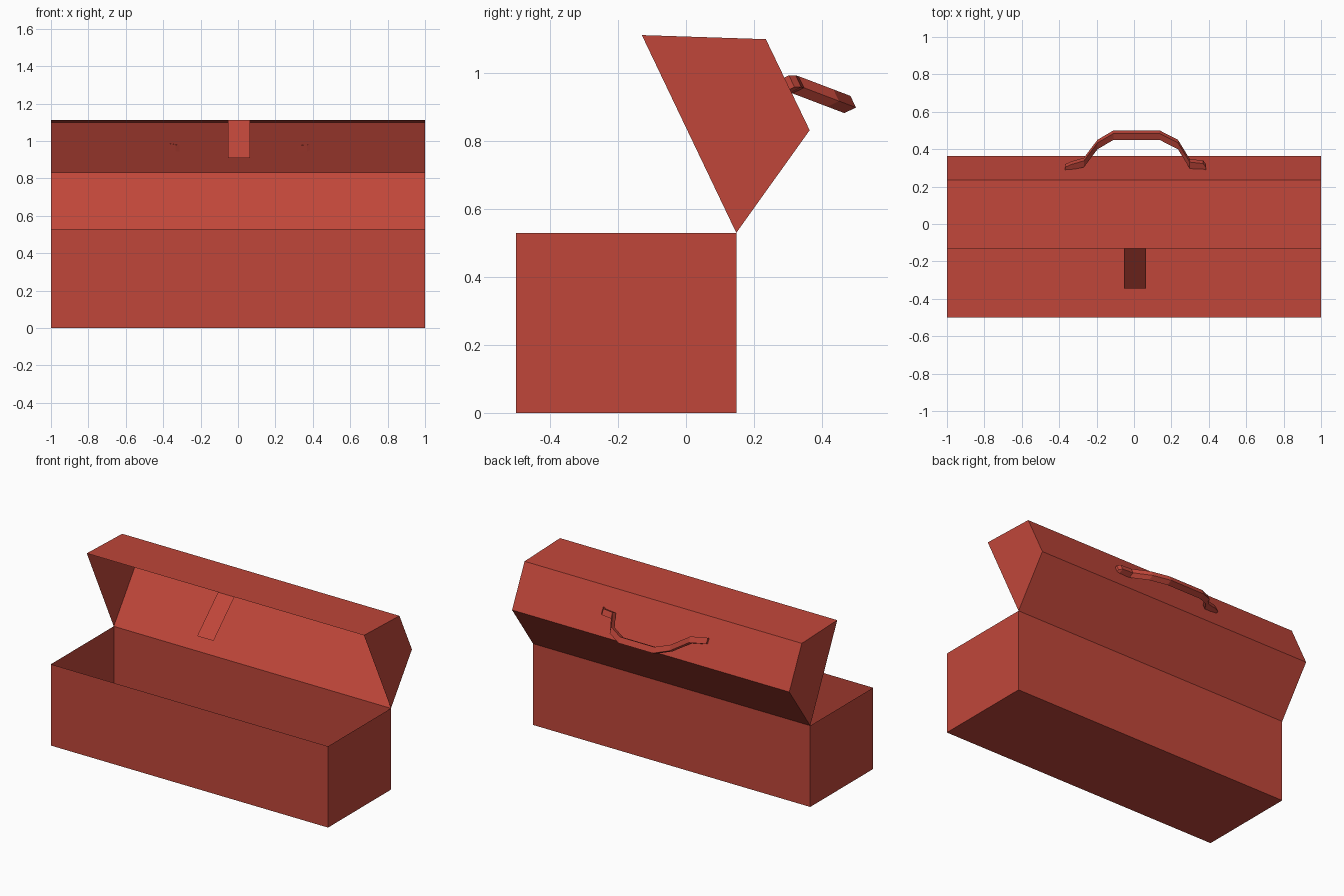
import bpy, bmesh
from mathutils import Vector

if "Cube" in bpy.data.objects:
    bpy.data.objects.remove(bpy.data.objects["Cube"])

red = bpy.data.materials.new("red paint")
red.diffuse_color = (0.53, 0.062, 0.042, 1)
red.use_nodes = True
red.node_tree.nodes["Principled BSDF"].inputs["Base Color"].default_value = red.diffuse_color


def finish(name, bm):
    bmesh.ops.recalc_face_normals(bm, faces=bm.faces)
    me = bpy.data.meshes.new(name)
    bm.to_mesh(me)
    bm.free()
    me.materials.append(red)
    ob = bpy.data.objects.new(name, me)
    bpy.context.collection.objects.link(ob)
    return ob


def open_shell(name, profile):
    """Sheet-metal shell: (y, z) profile along x, open between last and first point."""
    bm = bmesh.new()
    left, right = [[bm.verts.new((x, y, z)) for y, z in profile] for x in (-1, 1)]
    bm.faces.new(left)
    bm.faces.new(right)
    for i in range(len(profile) - 1):
        bm.faces.new((left[i], left[i + 1], right[i + 1], right[i]))
    return finish(name, bm)


# Box body, open at the top
open_shell("box_body", [(-0.5, 0.53), (-0.5, 0), (0.148, 0), (0.148, 0.53)])

# Faceted lid, swung open on the back edge
open_shell("lid", [(0.148, 0.53), (0.364, 0.832), (0.235, 1.1), (-0.13, 1.112)])

# Latch plate hanging from the lid's front edge
bm = bmesh.new()
bm.faces.new([bm.verts.new(p) for p in (
    (-0.053, -0.13, 1.112), (-0.053, -0.345, 0.908),
    (0.065, -0.345, 0.908), (0.065, -0.13, 1.112))])
finish("latch", bm)

# Drooping handle: square bar whose section stays aligned to the lid's back panel
down = Vector((0, 0.129, -0.268)).normalized()
out = Vector((0, 0.268, 0.129)).normalized()
# x, y of centre, half thickness outward
path = [(-0.37, 0.304, 0.008), (-0.335, 0.312, 0.016), (-0.268, 0.329, 0.019),
        (-0.195, 0.425, 0.019), (-0.11, 0.475, 0.019), (0.137, 0.475, 0.019),
        (0.235, 0.425, 0.019), (0.298, 0.322, 0.019), (0.37, 0.315, 0.018),
        (0.385, 0.304, 0.008)]
bm = bmesh.new()
rings = []
for x, y, h in path:
    c = Vector((x, y, 0.972 - 0.38 * (y - 0.306)))
    rings.append([bm.verts.new(c + down * a * 0.019 + out * b * h)
                  for a, b in ((-1, -1), (1, -1), (1, 1), (-1, 1))])
for r, s in zip(rings, rings[1:]):
    for i in range(4):
        j = (i + 1) % 4
        bm.faces.new((r[i], r[j], s[j], s[i]))
bm.faces.new(rings[0])
bm.faces.new(rings[-1])
finish("handle", bm)
